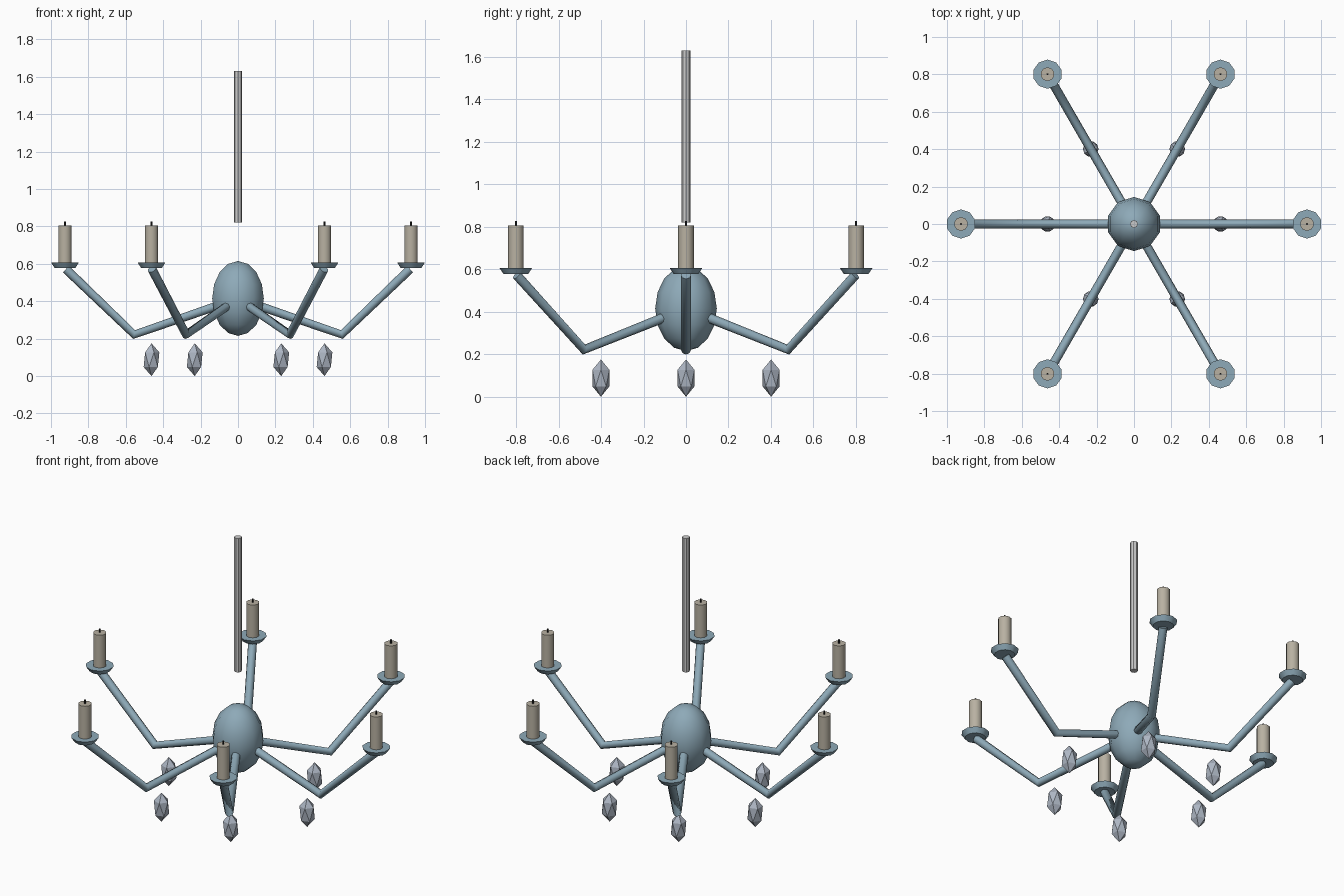
import bpy, bmesh
from math import cos, sin, radians
from mathutils import Matrix

if "Cube" in bpy.data.objects:
    bpy.data.objects.remove(bpy.data.objects["Cube"])


def material(name, color):
    m = bpy.data.materials.new(name)
    m.diffuse_color = (*color, 1)
    m.use_nodes = True
    m.node_tree.nodes["Principled BSDF"].inputs["Base Color"].default_value = m.diffuse_color
    return m


METAL = material("blue_metal", (0.27, 0.40, 0.48))
WAX = material("wax", (0.48, 0.44, 0.36))
BLACK = material("wick_black", (0.02, 0.02, 0.02))
GLASS = material("crystal", (0.42, 0.47, 0.55))


def finish(bm, name, mat, smooth=True):
    me = bpy.data.meshes.new(name)
    bm.to_mesh(me)
    bm.free()
    if smooth:
        me.shade_smooth()
        me.set_sharp_from_angle(angle=radians(40))
    if mat:
        me.materials.append(mat)
    ob = bpy.data.objects.new(name, me)
    bpy.context.collection.objects.link(ob)
    return ob


def cone(name, x, y, z0, z1, r0, r1, sides, mat):
    bm = bmesh.new()
    bmesh.ops.create_cone(bm, cap_ends=True, segments=sides, radius1=r0, radius2=r1,
                          depth=z1 - z0, matrix=Matrix.Translation((x, y, (z0 + z1) / 2)))
    return finish(bm, name, mat)


# central egg-shaped body
bm = bmesh.new()
bmesh.ops.create_uvsphere(bm, u_segments=10, v_segments=8, radius=1,
                          matrix=Matrix.Translation((0, 0, 0.415)) @ Matrix.Diagonal((0.145, 0.145, 0.2, 1)))
finish(bm, "body", METAL)

# hanging rod
cone("hanging_rod", 0, 0, 0.82, 1.63, 0.021, 0.021, 8, None)

ARM_PATH = [(0.04, 0.40), (0.555, 0.222), (0.92, 0.572)]
R = 0.925

for i in range(6):
    a = radians(60 * i)
    c, s = cos(a), sin(a)

    # bent arm tube
    cu = bpy.data.curves.new("arm", 'CURVE')
    cu.dimensions = '3D'
    cu.bevel_depth = 0.024
    cu.bevel_resolution = 2
    cu.use_fill_caps = True
    sp = cu.splines.new('POLY')
    sp.points.add(len(ARM_PATH) - 1)
    for p, (r, z) in zip(sp.points, ARM_PATH):
        p.co = (r * c, r * s, z, 1)
    cu.materials.append(METAL)
    arm = bpy.data.objects.new("arm", cu)
    bpy.context.collection.objects.link(arm)

    # drip dish, candle and wick
    x, y = R * c, R * s
    cone("drip_dish", x, y, 0.578, 0.607, 0.058, 0.078, 10, METAL)
    cone("candle", x, y, 0.60, 0.805, 0.037, 0.037, 10, WAX)
    cone("wick", x, y, 0.80, 0.827, 0.005, 0.005, 6, BLACK)

    # hanging crystal drop
    bm = bmesh.new()
    bmesh.ops.create_icosphere(bm, subdivisions=1, radius=1,
                               matrix=Matrix.Translation((x / 2, y / 2, 0.0875))
                               @ Matrix.Diagonal((0.047, 0.047, 0.0875, 1)))
    finish(bm, "crystal_drop", GLASS, smooth=False)
